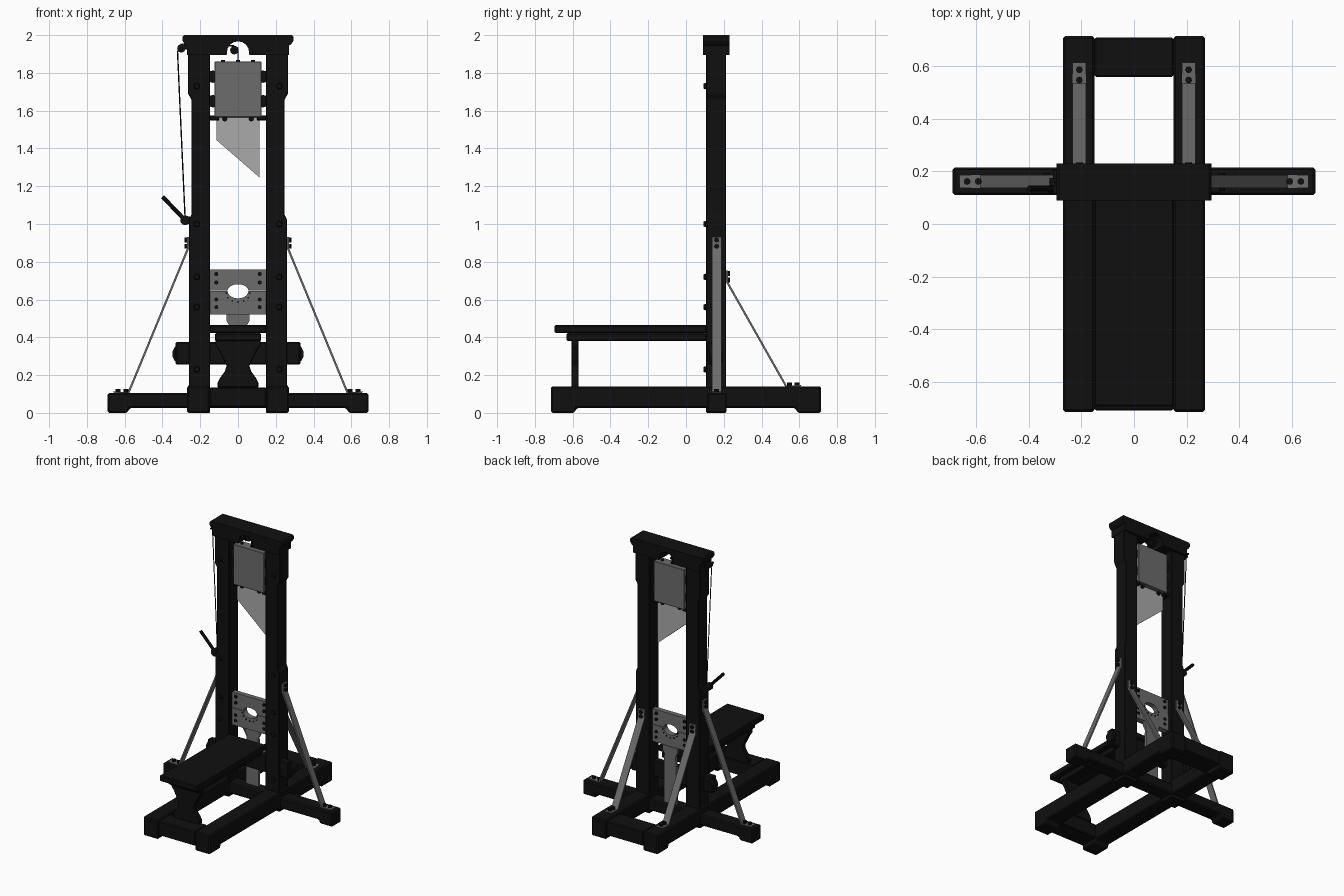
import bpy, bmesh
from math import cos, sin, pi
from mathutils import Vector

if "Cube" in bpy.data.objects:
    bpy.data.objects.remove(bpy.data.objects["Cube"])


def material(name, v):
    m = bpy.data.materials.new(name)
    m.diffuse_color = (v, v, v, 1)
    m.use_nodes = True
    m.node_tree.nodes["Principled BSDF"].inputs["Base Color"].default_value = m.diffuse_color
    return m


BLACK = material("black_wood", 0.005)
STEEL = material("dark_steel", 0.15)
BRIGHT = material("blade_steel", 0.4)


def finish(name, bm, mat, bevel=0.0, smooth=False):
    bmesh.ops.recalc_face_normals(bm, faces=bm.faces)
    me = bpy.data.meshes.new(name)
    bm.to_mesh(me)
    bm.free()
    ob = bpy.data.objects.new(name, me)
    bpy.context.collection.objects.link(ob)
    me.materials.append(mat)
    if bevel:
        b = ob.modifiers.new("bevel", 'BEVEL')
        b.width, b.segments, b.limit_method = bevel, 1, 'ANGLE'
    if smooth:
        bpy.context.view_layer.objects.active = ob
        ob.select_set(True)
        bpy.ops.object.shade_smooth_by_angle(angle=0.7)
        ob.select_set(False)
    return ob


def prism(name, pts, a, b, mat=BLACK, axis='y', bevel=0.0):
    """Extrude an outline: (x, z) along y, or (y, z) along x."""
    bm = bmesh.new()
    put = (lambda p, d: (p[0], d, p[1])) if axis == 'y' else (lambda p, d: (d, p[0], p[1]))
    lo = [bm.verts.new(put(p, a)) for p in pts]
    hi = [bm.verts.new(put(p, b)) for p in pts]
    bm.faces.new(lo)
    bm.faces.new(hi)
    n = len(pts)
    for i in range(n):
        j = (i + 1) % n
        bm.faces.new((lo[i], lo[j], hi[j], hi[i]))
    return finish(name, bm, mat, bevel)


def box(name, x, y, z, mat=BLACK, bevel=0.006):
    return prism(name, [(x[0], z[0]), (x[1], z[0]), (x[1], z[1]), (x[0], z[1])],
                 y[0], y[1], mat, bevel=bevel)


def rod(name, p, q, r, mat=BLACK, n=12, r2=None):
    p, q = Vector(p), Vector(q)
    bm = bmesh.new()
    bmesh.ops.create_cone(bm, cap_ends=True, segments=n, radius1=r,
                          radius2=r if r2 is None else r2, depth=(q - p).length)
    rot = (q - p).to_track_quat('Z', 'Y').to_matrix()
    bmesh.ops.rotate(bm, verts=bm.verts, matrix=rot)
    bmesh.ops.translate(bm, verts=bm.verts, vec=(p + q) / 2)
    return finish(name, bm, mat, smooth=True)


def mirrored(pts):
    return pts + [(-x, z) for x, z in reversed(pts)]


def strap(pts, t):
    """Thin bent strip outline: path plus outward offset copy."""
    return pts + [(x + t, z + t * (0.4 if 0 < i < 3 else 1 if i == 3 else 0))
                  for i, (x, z) in reversed(list(enumerate(pts)))]


# Base frame
for s, side in ((-1, "left"), (1, "right")):
    xs = sorted((s * 0.15, s * 0.27))
    prism("base_rail_" + side,
          [(-.715, 0), (-.59, 0), (-.58, .025), (.58, .025), (.59, 0), (.715, 0), (.715, .14), (-.715, .14)],
          xs[0], xs[1], axis='x', bevel=.008)
box("base_front_beam", (-.15, .15), (-.71, -.57), (.03, .135))
box("base_back_beam", (-.15, .15), (.56, .71), (.03, .135))
prism("cross_beam", mirrored([(.575, .025), (.585, 0), (.69, 0), (.69, .105)])[0:4]
      + [(-.69, .105), (-.69, 0), (-.585, 0), (-.575, .025)], .11, .215, bevel=.008)

for s, side in ((-1, "left"), (1, "right")):
    # Upright post with stepped outer edge
    prism("post_" + side, [(s * x, z) for x, z in
          [(.148, 0), (.265, 0), (.265, .14), (.26, .15), (.26, 1.02), (.247, 1.05), (.247, 1.66),
           (.265, 1.69), (.265, 1.92), (.148, 1.92)]], .107, .213, bevel=.004)
    for z in (.23, .56, .72, 1.0, 1.73):
        rod("post_bolt_" + side, (s * .218, .112, z), (s * .218, .092, z), .019, n=8, r2=.013)
    # Side brace
    prism("side_brace_" + side, [(s * x, z) for x, z in
          strap([(.26, .93), (.26, .868), (.575, .104), (.655, .104)], .01)], .137, .187, STEEL)
    for z in (.915, .882):
        rod("side_brace_top_bolt", (s * .262, .162, z), (s * .284, .162, z), .013, n=8)
    for x in (.593, .635):
        rod("side_brace_foot_bolt", (s * x, .162, .105), (s * x, .162, .127), .013, n=8)
    # Rear brace
    prism("rear_brace_" + side, strap([(.213, .755), (.213, .69), (.525, .139), (.605, .139)], .01),
          s * .182, s * .234, STEEL, axis='x')
    for z in (.737, .704):
        rod("rear_brace_top_bolt", (s * .208, .215, z), (s * .208, .234, z), .013, n=8)
    for y in (.548, .587):
        rod("rear_brace_foot_bolt", (s * .208, y, .14), (s * .208, y, .162), .013, n=8)
    # Rounded tenon end of the crossbar
    prism("crossbar_end_" + side, [(s * x, z) for x, z in
          [(.32, .27), (.335, .275), (.347, .30), (.347, .325), (.335, .35), (.32, .36)]], .125, .195)
    # Carriage rollers
    for z in (1.78, 1.65):
        rod("carriage_roller_" + side, (s * .132, .135, z), (s * .132, .185, z), .033)
    box("carriage_guide_" + side, sorted((s * .10, s * .15)), (.13, .19), (1.548, 1.575), bevel=.004)

# Crossbar through the posts
box("crossbar", (-.33, .33), (.115, .165), (.255, .375))

# Top beam with moulded ends and a central arch
arch = [(.06 * cos(t * pi / 8), 1.905 + .062 * sin(t * pi / 8)) for t in range(5)]
prism("top_beam", mirrored(arch[::-1][:-1] + [(.06, 1.895), (.27, 1.895), (.27, 1.945), (.28, 1.95), (.295, 1.972),
      (.295, 1.99), (.285, 2.0)]), .09, .23)

# Weighted carriage and slanted blade
box("weight_block", (-.125, .125), (.122, .198), (1.565, 1.86), STEEL, .003)
prism("blade", [(-.115, 1.57), (-.115, 1.445), (.115, 1.245), (.115, 1.57)], .154, .166, BRIGHT)
for x in (-.07, .07):
    rod("blade_bolt", (x, .14, 1.556), (x, .18, 1.556), .014, n=8)
for x in (-.08, 0, .08):
    rod("weight_top_bolt", (x, .16, 1.855), (x, .16, 1.868), .01, n=8)

# Pulleys, rope and release lever
for x, z in ((-.02, 1.92), (-.3, 1.93)):
    rod("pulley", (x, .145, z), (x, .175, z), .022, n=16)
    rod("pulley_axle", (x, .115, z), (x, .205, z), .008)
rod("pulley_bracket", (-.26, .16, 1.935), (-.3, .16, 1.935), .012)
rope = [(0, .16, 1.86), (0, .16, 1.93), (-.02, .16, 1.943), (-.3, .16, 1.953), (-.32, .16, 1.91), (-.28, .16, 1.03)]
for p, q in zip(rope, rope[1:]):
    rod("rope", p, q, .0035, n=6)
rod("lever_hub", (-.28, .12, 1.02), (-.28, .185, 1.02), .026, n=12)
rod("lever_mount", (-.255, .16, 1.02), (-.29, .16, 1.02), .02, n=8)
rod("lever_handle", (-.28, .135, 1.02), (-.4, .135, 1.145), .011, n=8)

# Neck board in two halves around an eye-shaped opening
c = .647
top_eye = [(-.055 * cos(t * pi / 10), c + .034 * sin(t * pi / 10)) for t in range(11)]
low_eye = [(.055 * cos(t * pi / 10), c - .001 - .04 * sin(t * pi / 10)) for t in range(11)]
prism("neck_board_upper", [(-.147, c)] + top_eye + [(.147, c), (.147, .76), (-.147, .76)],
      .142, .178, STEEL)
prism("neck_board_lower", [(.147, c - .001)] + low_eye + [(-.147, c - .001), (-.147, .522), (.147, .522)],
      .138, .182, STEEL)
for s in (-1, 1):
    for z in (.735, .69, .60, .56):
        rod("neck_board_bolt", (s * .115, .132, z), (s * .115, .188, z), .011, n=8)
for i in range(7):
    a = pi + pi * i / 6
    x, z = .062 * cos(a), .633 + .047 * sin(a)
    rod("neck_board_rivet", (x, .133, z), (x, .187, z), .005, n=6)

# Shaped board carrying the neck board
prism("neck_board_support", mirrored([(.05, .10), (.05, .40), (.045, .46), (.062, .49), (.062, .522)]),
      .167, .187, STEEL)

# Bench and its baluster-shaped support
box("bench_top", (-.152, .152), (-.695, .11), (.422, .465))
box("bench_under_board", (-.122, .122), (-.632, .11), (.38, .422))
prism("bench_support", mirrored([(.108, .135), (.108, .16), (.095, .185), (.07, .22), (.06, .25), (.08, .29),
      (.10, .33), (.12, .36), (.12, .385)]), -.605, -.568, bevel=.004)
